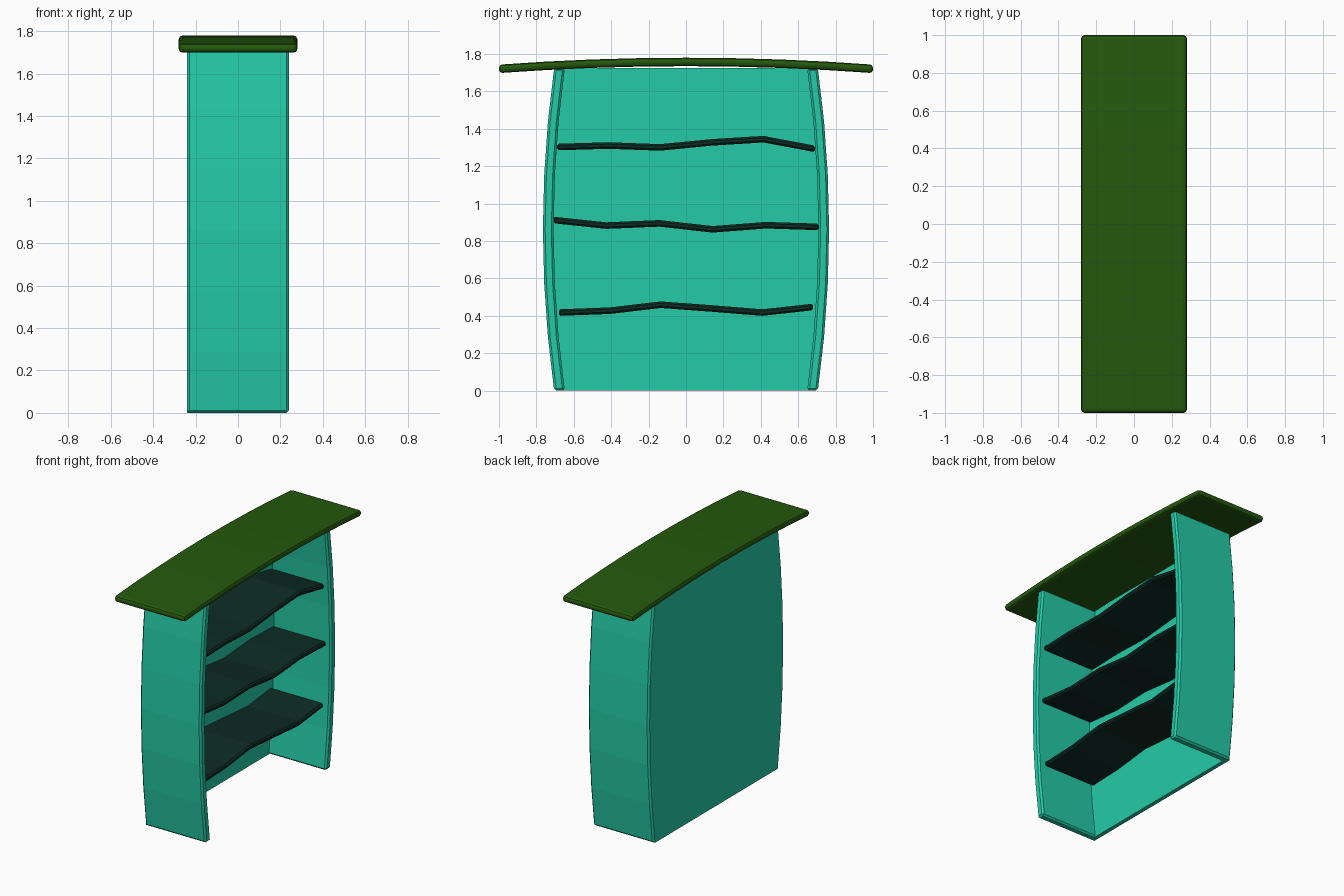
import bpy, bmesh

cube = bpy.data.objects.get("Cube")
if cube:
    bpy.data.objects.remove(cube, do_unlink=True)


def material(name, rgb):
    m = bpy.data.materials.new(name)
    m.use_nodes = True
    m.diffuse_color = (*rgb, 1)
    m.node_tree.nodes["Principled BSDF"].inputs["Base Color"].default_value = (*rgb, 1)
    return m


TEAL = material("teal paint", (0.018, 0.60, 0.39))
GREEN = material("dark green paint", (0.018, 0.10, 0.004))
DARK = material("dark shelf wood", (0.004, 0.025, 0.018))


def extrude_profile(name, outline, x0, x1, mat, bevel=0.0, segments=1):
    """Extrude a closed (y, z) outline along x and soften its sharp edges."""
    bm = bmesh.new()
    face = bm.faces.new([bm.verts.new((x0, y, z)) for y, z in outline])
    ext = bmesh.ops.extrude_face_region(bm, geom=[face])
    moved = [v for v in ext["geom"] if isinstance(v, bmesh.types.BMVert)]
    bmesh.ops.translate(bm, verts=moved, vec=(x1 - x0, 0, 0))
    bmesh.ops.recalc_face_normals(bm, faces=bm.faces)
    mesh = bpy.data.meshes.new(name)
    bm.to_mesh(mesh)
    bm.free()
    mesh.materials.append(mat)
    ob = bpy.data.objects.new(name, mesh)
    bpy.context.collection.objects.link(ob)
    if bevel:
        mod = ob.modifiers.new("soft edges", "BEVEL")
        mod.width, mod.segments = bevel, segments
        mod.limit_method, mod.angle_limit = "ANGLE", 0.6
    return ob


def slab(points, thickness):
    """Closed outline of a bent board hanging below its top line."""
    return points + [(y, z - thickness) for y, z in reversed(points)]


# Bulging side line, shared by the side boards and the back panel
HEIGHT, STEPS = 1.725, 6
bulge = []
for i in range(STEPS + 1):
    t = i / STEPS
    bulge.append((0.705 + 0.06 * (1 - (2 * t - 1) ** 2), t * HEIGHT))

# Side boards
for name, s in (("left_side_board", 1), ("right_side_board", -1)):
    outline = [(s * y, z) for y, z in bulge]
    outline += [(s * (y - 0.057), z) for y, z in reversed(bulge)]
    extrude_profile(name, outline, -0.24, 0.24, TEAL, 0.012)

# Back panel
rim = [(y - 0.012, z) for y, z in bulge]
extrude_profile("back_panel", rim + [(-y, z) for y, z in reversed(rim)],
                -0.24, -0.21, TEAL)

# Arched top board
arch = [(i / 4, 1.78 - 0.037 * (i / 4) ** 2) for i in range(-4, 5)]
extrude_profile("top_board", slab(arch, 0.045), -0.28, 0.28, GREEN, 0.018, 2)

# Wavy shelves: top heights at evenly spaced stations
SHELVES = {
    "lower_shelf": (0.68, [0.435, 0.445, 0.477, 0.457, 0.435, 0.465]),
    "middle_shelf": (0.71, [0.93, 0.90, 0.912, 0.88, 0.902, 0.893]),
    "upper_shelf": (0.69, [1.32, 1.328, 1.318, 1.345, 1.362, 1.31]),
}
for name, (half, heights) in SHELVES.items():
    line = [(half * (2 * i / 5 - 1), z) for i, z in enumerate(heights)]
    extrude_profile(name, slab(line, 0.035), -0.22, 0.20, DARK, 0.01)
